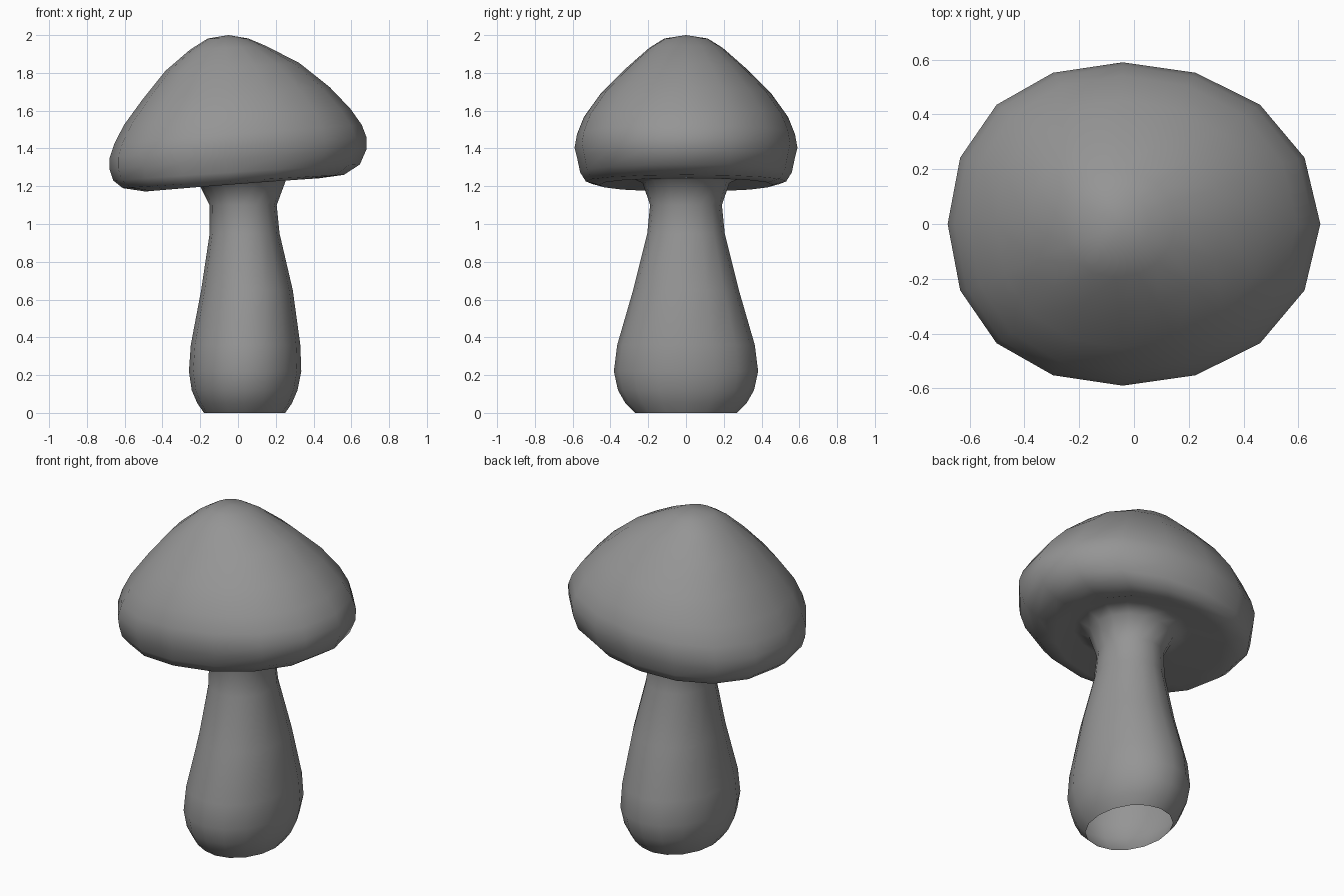
import bpy
import bmesh
import math

SIDES = 16

default_cube = bpy.data.objects.get("Cube")
if default_cube:
    bpy.data.objects.remove(default_cube, do_unlink=True)


def make_material(name, colour):
    material = bpy.data.materials.new(name)
    material.use_nodes = True
    material.diffuse_color = colour
    material.node_tree.nodes["Principled BSDF"].inputs["Base Color"].default_value = colour
    return material


def tilted_ring(bm, left, left_z, right, right_z, half_depth, lean, bulge):
    """Oval ring spanning two profile points; lean pulls front and back towards -x,
    bulge makes the oval fuller at its corners."""
    ring = []
    for i in range(SIDES):
        angle = math.tau * i / SIDES
        c, s = math.cos(angle), math.sin(angle)
        blend = (1 + c) / 2
        x = left + (right - left) * blend - lean * s * s
        y = half_depth * s * (1 + bulge * c * c)
        z = left_z + (right_z - left_z) * blend
        ring.append(bm.verts.new((x, y, z)))
    return ring


def bridge(bm, lower, upper):
    for i in range(SIDES):
        j = (i + 1) % SIDES
        bm.faces.new((lower[i], lower[j], upper[j], upper[i]))


# Stem sections: height, left edge, right edge, half depth
stem_sections = [
    (0, -.18, .25, .27),
    (.05, -.215, .285, .32),
    (.12, -.245, .315, .36),
    (.22, -.26, .335, .382),
    (.36, -.25, .33, .364),
    (.65, -.195, .29, .28),
    (.95, -.15, .22, .205),
    (1.1, -.15, .205, .19),
]

# Cap sections: left edge and height, right edge and height, half depth
cap_sections = [
    (-.2, 1.2, .255, 1.235, .23),    # flare under the cap
    (-.28, 1.23, .34, 1.275, .31),   # shallow recess
    (-.49, 1.172, .43, 1.242, .46),  # underside
    (-.61, 1.19, .56, 1.26, .53),
    (-.66, 1.23, .645, 1.315, .56),  # rim
    (-.68, 1.29, .68, 1.395, .575),
    (-.68, 1.35, .68, 1.46, .59),
    (-.655, 1.425, .655, 1.525, .577),
    (-.603, 1.525, .595, 1.61, .54),  # dome
    (-.505, 1.66, .485, 1.725, .45),
    (-.385, 1.81, .325, 1.852, .31),
    (-.255, 1.922, .15, 1.942, .195),
    (-.16, 1.982, .055, 1.982, .115),
]

# Stem and cap form one continuous skin, open at the foot
bm = bmesh.new()
rings = [tilted_ring(bm, l, z, r, z, d, lean=0, bulge=.03) for z, l, r, d in stem_sections]
rings += [tilted_ring(bm, *section, lean=.07 * section[-1], bulge=.085) for section in cap_sections]
for lower, upper in zip(rings, rings[1:]):
    bridge(bm, lower, upper)

# Crown of the cap
tip = bm.verts.new((-.05, 0, 2))
for i in range(SIDES):
    bm.faces.new((rings[-1][i], rings[-1][(i + 1) % SIDES], tip))

bmesh.ops.recalc_face_normals(bm, faces=bm.faces)
for face in bm.faces:
    face.smooth = True

mesh = bpy.data.meshes.new("mushroom_stem_and_cap")
bm.to_mesh(mesh)
bm.free()
mesh.materials.append(make_material("plain grey", (.3, .3, .3, 1)))
mushroom = bpy.data.objects.new("mushroom_stem_and_cap", mesh)
bpy.context.collection.objects.link(mushroom)
